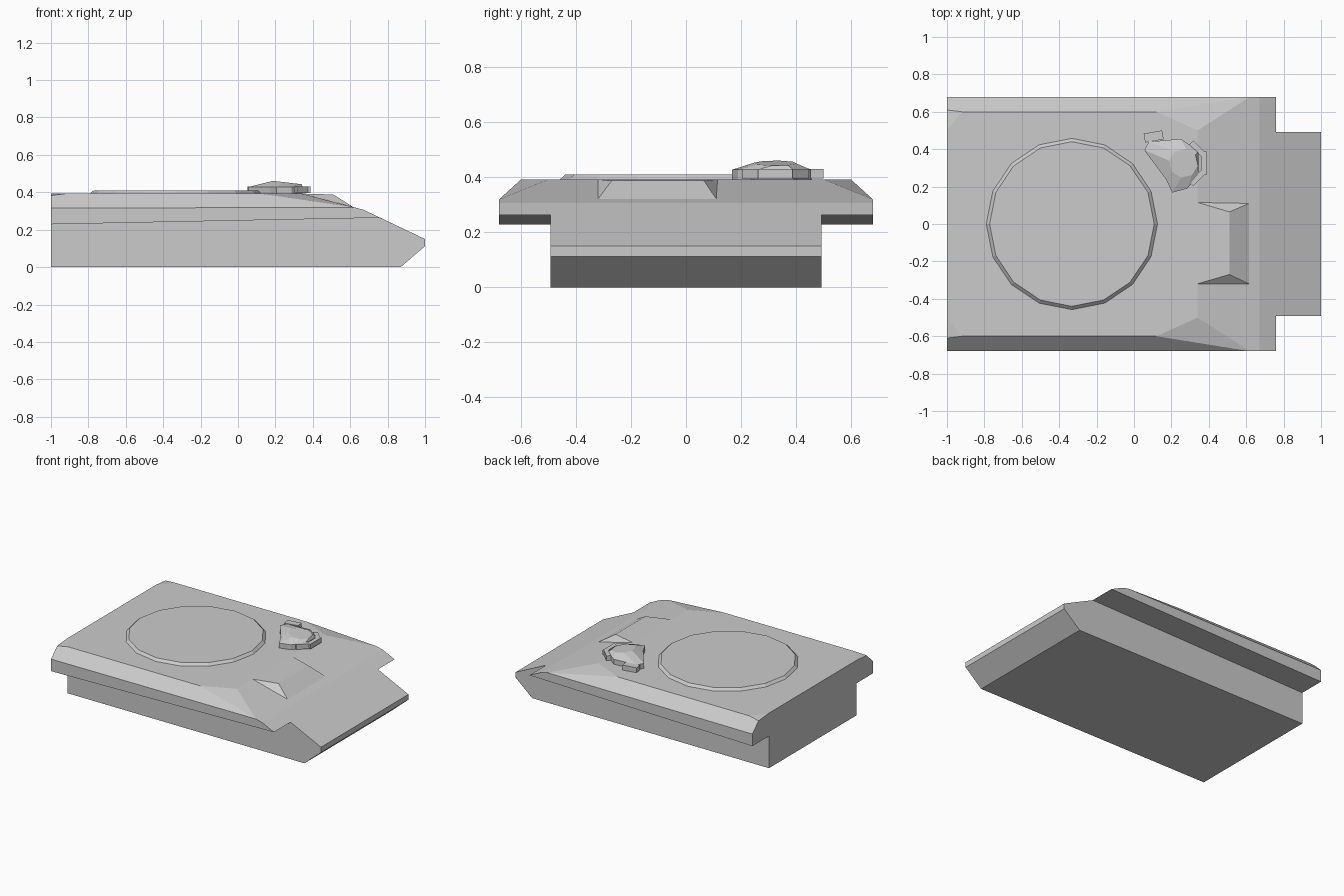
import bpy, bmesh
from math import sin, cos, atan2, pi, radians
from mathutils import Matrix, Vector

if "Cube" in bpy.data.objects:
    bpy.data.objects.remove(bpy.data.objects["Cube"])


def finish(name, bm):
    bmesh.ops.remove_doubles(bm, verts=bm.verts, dist=0.0005)
    bmesh.ops.recalc_face_normals(bm, faces=bm.faces)
    mesh = bpy.data.meshes.new(name)
    bm.to_mesh(mesh)
    bm.free()
    ob = bpy.data.objects.new(name, mesh)
    bpy.context.collection.objects.link(ob)
    return ob


def add_face(bm, pts):
    return bm.faces.new([bm.verts.new(p) for p in pts])


def loft(name, rings, cap_bottom=True):
    """Skin equal-sized rings of points and cap the ends."""
    bm = bmesh.new()
    vs = [[bm.verts.new(p) for p in r] for r in rings]
    n = len(vs[0])
    for a, b in zip(vs, vs[1:]):
        for i in range(n):
            j = (i + 1) % n
            bm.faces.new((a[i], a[j], b[j], b[i]))
    bm.faces.new(vs[-1])
    if cap_bottom:
        bm.faces.new(vs[0][::-1])
    return finish(name, bm)


def block(name, loc, size, angle):
    bm = bmesh.new()
    m = (Matrix.Translation(loc) @ Matrix.Rotation(radians(angle), 4, 'Z')
         @ Matrix.Diagonal((*size, 1)))
    bmesh.ops.create_cube(bm, size=1, matrix=m)
    return finish(name, bm)


# Hull: half of the faces, mirrored across y
Z = 0.393                       # deck height
W, H = 0.68, 0.493              # half widths of sponson and lower hull
deck_a, deck_b = (-1, 0.5, Z), (-0.92, 0.6, Z)
deck_c, deck_d = (0.12, 0.6, Z), (0.34, 0.5, Z)
rear_edge = (-1, 0.61, 0.383)
rear_side, rear_low = (-1, W, 0.315), (-1, W, 0.229)
shoulder, brow = (0.62, W, 0.32), (0.67, W, 0.307)
tip = (0.76, W, 0.264)
in_rear, in_tip = (-1, H, 0.229), (0.76, H, 0.264)
keel_r, keel_f = (-1, H, 0), (0.87, H, 0)
nose_low, nose_up = (1, H, 0.112), (1, H, 0.15)


def mid(p):
    return (p[0], 0, p[2])


half = [
    [mid(deck_a), deck_a, deck_b, deck_c, deck_d, mid(deck_d)],
    [deck_a, deck_b, rear_edge],
    [rear_edge, deck_b, deck_c, shoulder, rear_side],
    [deck_c, deck_d, shoulder],
    [mid(deck_d), deck_d, shoulder, brow, mid(brow)],
    [mid(brow), brow, tip, in_tip, nose_up, mid(nose_up)],
    [rear_side, shoulder, brow, tip, rear_low],
    [rear_low, tip, in_tip, in_rear],
    [in_rear, in_tip, nose_up, nose_low, keel_f, keel_r],
    [mid(nose_up), nose_up, nose_low, mid(nose_low)],
    [mid(nose_low), nose_low, keel_f, mid(keel_f)],
    [mid(keel_f), keel_f, keel_r, mid(keel_r)],
    [mid(deck_a), deck_a, rear_edge, rear_side, rear_low, in_rear, keel_r, mid(keel_r)],
]
bm = bmesh.new()
for s in (1, -1):
    for f in half:
        add_face(bm, [(x, s * y, z) for x, y, z in f])
finish("hull", bm)

# Driver's raised housing on the front slope
bm = bmesh.new()
back = [(0.34, -0.32, Z), (0.34, 0.115, Z)]
top = [(0.51, -0.27, 0.388), (0.51, 0.065, 0.388)]
low = [(0.615, -0.32, 0.322), (0.615, 0.11, 0.322)]
add_face(bm, [back[0], top[0], top[1], back[1]])
add_face(bm, [top[0], low[0], low[1], top[1]])
for i in (0, 1):
    add_face(bm, [back[i], top[i], low[i]])
finish("driver_housing", bm)


# Turret ring
def circle(r, z, n=16):
    return [(-0.332 + r * cos(2 * pi * i / n), r * sin(2 * pi * i / n), z) for i in range(n)]


loft("turret_ring", [circle(0.458, Z), circle(0.44, 0.41)], False)

# Cupola: irregular base rising to a tilted octagonal hatch
base = [(0.055, 0.395), (0.08, 0.44), (0.25, 0.455), (0.345, 0.39),
        (0.345, 0.26), (0.285, 0.19), (0.205, 0.168), (0.17, 0.24)]
cx, cy = 0.265, 0.325
hatch = []
for i in range(8):
    a = radians(170 - 45 * i)
    x, y = cx + 0.078 * cos(a), cy + 0.078 * sin(a)
    hatch.append((x, y, 0.461 - (x - 0.19) * 0.12))
loft("cupola", [[(x, y, 0.385) for x, y in base],
                [(x, y, 0.428) for x, y in base], hatch])

# Vision blocks around the cupola
for i, a in enumerate((-45, 0, 45)):
    r = 0.107
    t = radians(a)
    block(f"vision_block_{i}", (cx + r * cos(t), cy + r * sin(t), 0.414),
          (0.03, 0.125 if a == 0 else 0.1, 0.035), a)
block("rear_vision_block", (0.105, 0.468, 0.413), (0.1, 0.048, 0.035), 10)
